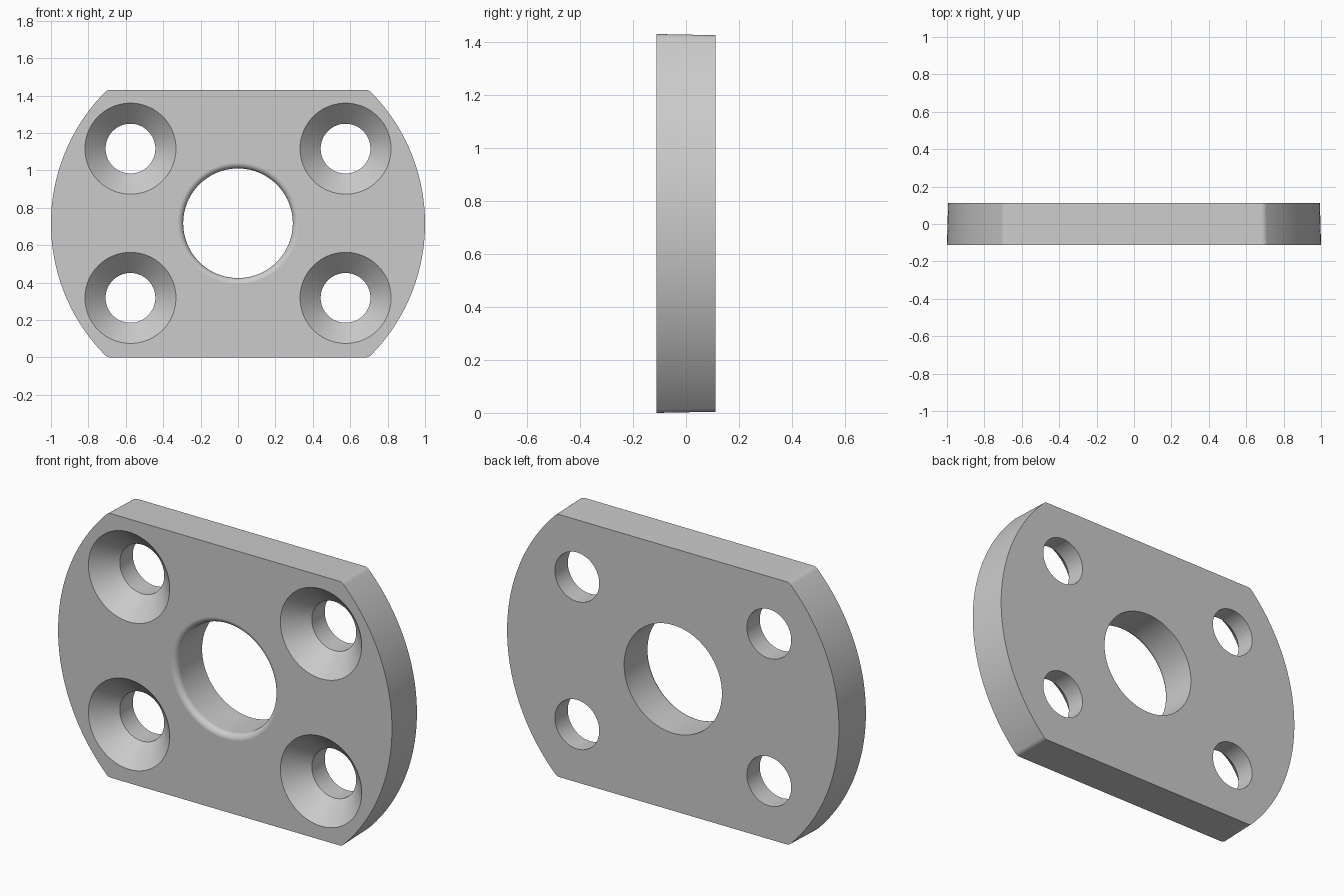
import bpy, bmesh
from math import sin, cos, pi, atan2, sqrt, radians

if "Cube" in bpy.data.objects:
    bpy.data.objects.remove(bpy.data.objects["Cube"])

H = 0.715          # half height, also the centre height
T = 0.111          # half thickness
SEG = 96


def loft(name, rings):
    """Closed solid from (y, [(x, z), ...]) sections."""
    bm = bmesh.new()
    loops = [[bm.verts.new((x, y, z)) for x, z in pts] for y, pts in rings]
    n = len(loops[0])
    for a, b in zip(loops, loops[1:]):
        for i in range(n):
            j = (i + 1) % n
            bm.faces.new((a[i], a[j], b[j], b[i]))
    bm.faces.new(loops[0])
    bm.faces.new(loops[-1])
    bmesh.ops.recalc_face_normals(bm, faces=bm.faces)
    me = bpy.data.meshes.new(name)
    bm.to_mesh(me)
    bm.free()
    ob = bpy.data.objects.new(name, me)
    bpy.context.collection.objects.link(ob)
    return ob


def turned(name, cx, cz, profile):
    """Solid of revolution along y from (y, radius) pairs."""
    return loft(name, [(y, [(cx + r * cos(2 * pi * i / SEG), cz + r * sin(2 * pi * i / SEG))
                            for i in range(SEG)]) for y, r in profile])


def arc(cx, cz, r, a0, a1, n):
    return [(cx + r * cos(a0 + (a1 - a0) * i / n), cz + r * sin(a0 + (a1 - a0) * i / n))
            for i in range(n + 1)]


# Plate outline: disc with flat top and bottom and small rounded corners
f = 0.04
fz = H - f
fx = sqrt((1 - f) ** 2 - fz ** 2)
a = atan2(fz, fx)
half = arc(fx, -fz, f, -pi / 2, -a, 6) + arc(0, 0, 1, -a, a, 48)[1:-1] + arc(fx, fz, f, a, pi / 2, 6)
outline = half + [(-x, -z) for x, z in half]


def section(s):
    return [(x * s, H + z * s) for x, z in outline]


# Slight draft towards the back
plate = loft("flange_plate", [(-T, section(1.0)), (T, section(0.994))])

# Centre bore with a rounded front edge
r, e = 0.293, 0.032
lip = [(-T + e - e * cos(t), r + e - e * sin(t)) for t in (i * pi / 16 for i in range(9))]
cutters = [turned("bore_cutter", 0, H + 0.002, [(-T - 0.05, r + e)] + lip + [(T + 0.05, r)])]

# Four countersunk screw holes
for sx in (-1, 1):
    for sz in (-1, 1):
        cutters.append(turned("screw_hole_cutter", sx * 0.575, H + 0.002 + sz * 0.399,
                              [(-T - 0.05, 0.293), (0.0, 0.133), (T + 0.05, 0.133)]))

bpy.context.view_layer.objects.active = plate
plate.select_set(True)
for c in cutters:
    c.hide_render = True
    m = plate.modifiers.new("cut", 'BOOLEAN')
    m.operation = 'DIFFERENCE'
    m.solver = 'EXACT'
    m.object = c
    bpy.ops.object.modifier_apply(modifier=m.name)
    bpy.data.objects.remove(c, do_unlink=True)

# Smooth curved walls, crisp edges, flat main faces
bpy.ops.object.select_all(action='DESELECT')
plate.select_set(True)
bpy.ops.object.shade_smooth_by_angle(angle=radians(30))
wn = plate.modifiers.new("weighted_normals", 'WEIGHTED_NORMAL')
wn.keep_sharp = True
